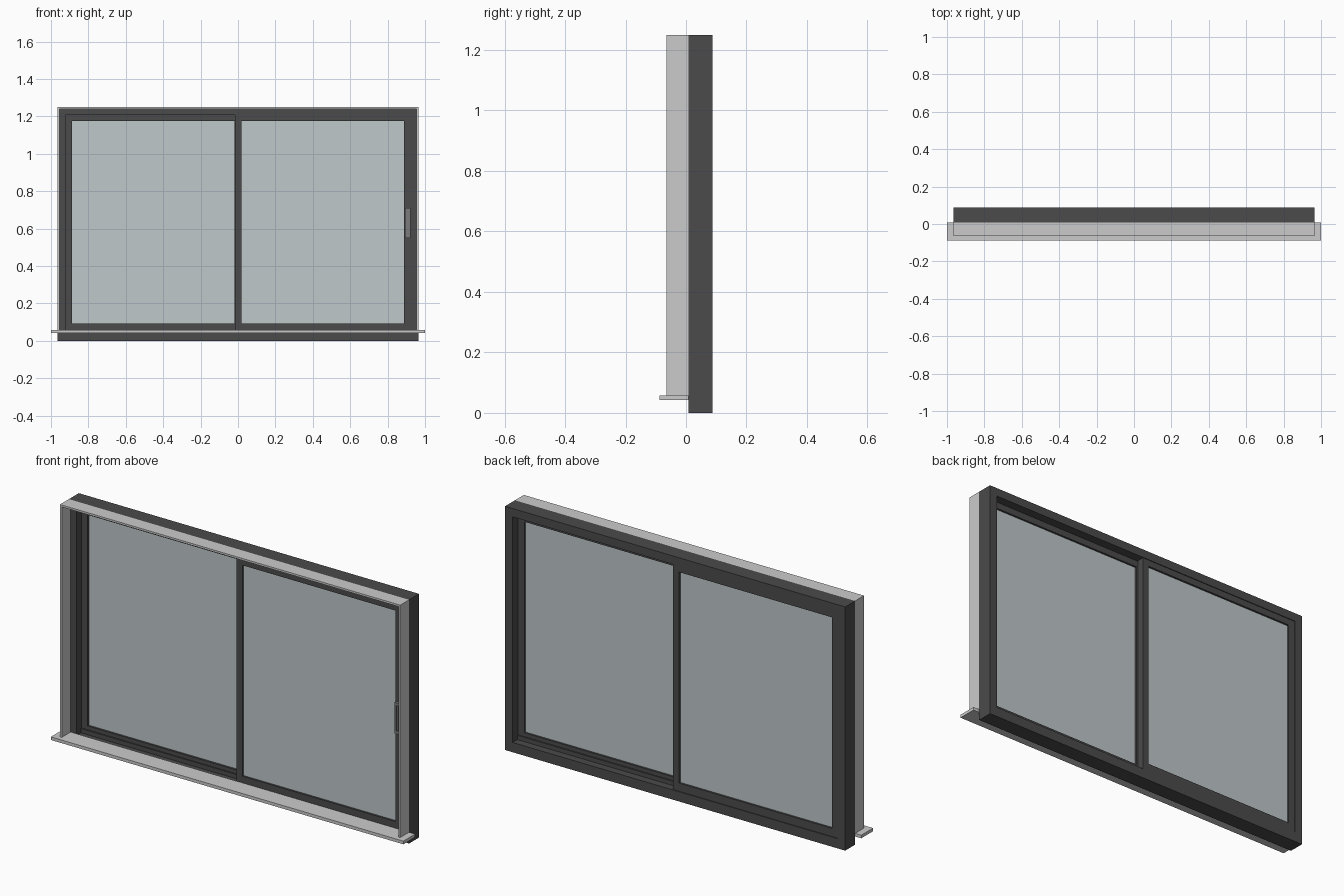
import bpy, bmesh
from mathutils import Matrix, Vector

if "Cube" in bpy.data.objects:
    bpy.data.objects.remove(bpy.data.objects["Cube"])


def material(name, rgb):
    m = bpy.data.materials.new(name)
    m.diffuse_color = (*rgb, 1)
    m.use_nodes = True
    m.node_tree.nodes["Principled BSDF"].inputs["Base Color"].default_value = m.diffuse_color
    return m


DARK = material("anthracite", (0.07, 0.07, 0.07))
LIGHT = material("light_grey", (0.61, 0.60, 0.59))
GLASS = material("glass", (0.52, 0.58, 0.60))
METAL = material("handle_grey", (0.2, 0.2, 0.2))


def finish(name, bm, mat):
    mesh = bpy.data.meshes.new(name)
    bmesh.ops.recalc_face_normals(bm, faces=bm.faces)
    bm.to_mesh(mesh)
    bm.free()
    mesh.materials.append(mat)
    ob = bpy.data.objects.new(name, mesh)
    bpy.context.collection.objects.link(ob)
    return ob


def box(name, x, y, z, mat):
    """Box given by its (min, max) range on each axis."""
    bm = bmesh.new()
    size = [b - a for a, b in (x, y, z)]
    mid = Vector([(a + b) / 2 for a, b in (x, y, z)])
    bmesh.ops.create_cube(bm, size=1, matrix=Matrix.Translation(mid) @ Matrix.Diagonal((*size, 1)))
    return finish(name, bm, mat)


def ring(name, outer, inner, y, mat):
    """Rectangular frame; outer and inner are (x0, x1, z0, z1)."""
    bm = bmesh.new()
    loops = []
    for x0, x1, z0, z1 in (outer, inner):
        for yy in y:
            loops.append([bm.verts.new((px, yy, pz)) for px, pz in
                          ((x0, z0), (x1, z0), (x1, z1), (x0, z1))])
    of, ob, nf, nb = loops
    for a, b in ((of, ob), (ob, nb), (nb, nf), (nf, of)):
        for i in range(4):
            j = (i + 1) % 4
            bm.faces.new((a[i], a[j], b[j], b[i]))
    return finish(name, bm, mat)


FRONT, BACK = 0.008, 0.088

# Outer frame with the divider between the two sliding tracks
ring("outer_frame", (-0.965, 0.965, 0, 1.25), (-0.922, 0.922, 0.05, 1.207), (FRONT, BACK), DARK)
box("bottom_track", (-0.922, 0.922), (0.043, 0.049), (0.05, 0.072), DARK)

# Sliding sashes: right one in the front track, left one in the rear track
for label, x0, x1, y0 in (("right", -0.015, 0.922, FRONT), ("left", -0.922, 0.015, 0.049)):
    y1 = y0 + 0.035
    hole = (x0 + 0.035, x1 - 0.035, 0.092, 1.174)
    ring(label + "_sash", (x0, x1, 0.05, 1.207), hole, (y0, y1), DARK)
    box(label + "_glass", hole[:2], (y0 + 0.010, y1 - 0.010), hole[2:], GLASS)

# Interior lining: two jambs and a head
for label, s in (("left", -1), ("right", 1)):
    box(label + "_lining", sorted((s * 0.955, s * 0.965)), (-0.064, FRONT), (0.058, 1.25), LIGHT)
box("head_lining", (-0.955, 0.955), (-0.064, FRONT), (1.24, 1.25), LIGHT)

# Sill board
box("sill", (-1, 1), (-0.088, FRONT), (0.042, 0.058), LIGHT)

# Pull handle: raised rim around a recessed plate
ring("handle_rim", (0.892, 0.922, 0.55, 0.71), (0.901, 0.913, 0.565, 0.695), (-0.006, FRONT), METAL)
box("handle_plate", (0.901, 0.913), (0.002, FRONT), (0.565, 0.695), METAL)
